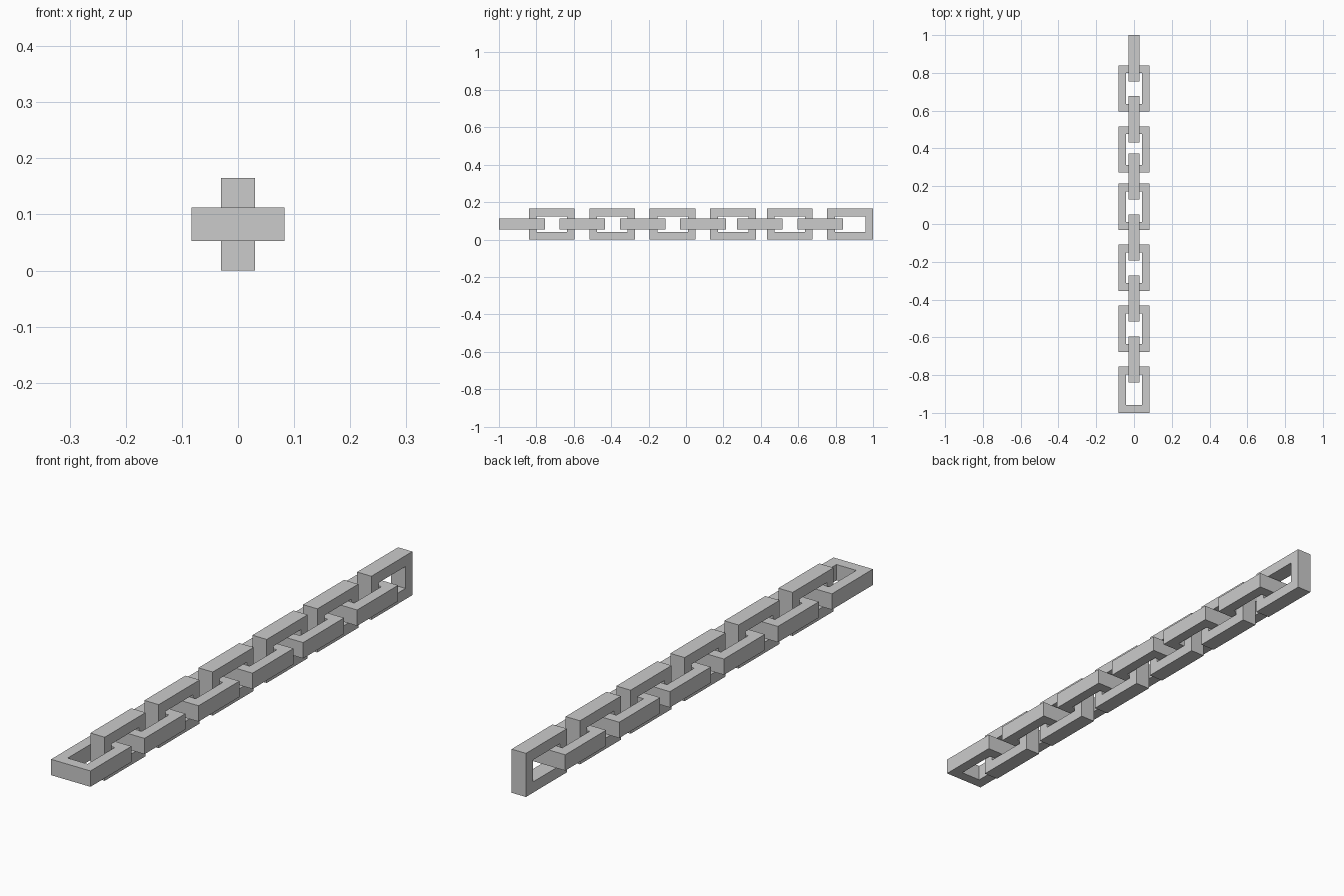
import bpy, bmesh
from math import pi
from mathutils import Matrix

if "Cube" in bpy.data.objects:
    bpy.data.objects.remove(bpy.data.objects["Cube"])

LENGTH, WIDTH, DEPTH, BAR = 0.245, 0.165, 0.06, 0.041
HEIGHT = WIDTH / 2


def link_mesh():
    """Rectangular chain link lying flat, long side along y."""
    bm = bmesh.new()
    rings = []
    for inset, z in ((0, -DEPTH / 2), (0, DEPTH / 2), (BAR, DEPTH / 2), (BAR, -DEPTH / 2)):
        x, y = WIDTH / 2 - inset, LENGTH / 2 - inset
        rings.append([bm.verts.new((sx * x, sy * y, z))
                      for sx, sy in ((-1, -1), (1, -1), (1, 1), (-1, 1))])
    for r in range(4):
        a, b = rings[r], rings[(r + 1) % 4]
        for i in range(4):
            j = (i + 1) % 4
            bm.faces.new((a[i], a[j], b[j], b[i]))
    bmesh.ops.recalc_face_normals(bm, faces=bm.faces)
    mesh = bpy.data.meshes.new("chain_link")
    bm.to_mesh(mesh)
    bm.free()
    return mesh


def add_link(name, mesh, y, roll):
    link = bpy.data.objects.new(name, mesh)
    link.matrix_world = Matrix.Translation((0, y, HEIGHT)) @ Matrix.Rotation(roll, 4, 'Y')
    bpy.context.collection.objects.link(link)


# Six interlocking pairs; the last two pairs sit slightly closer
mesh = link_mesh()
for i in range(6):
    y = -0.8775 + 0.323 * i - (0.02 if i > 3 else 0)
    add_link(f"flat_link_{i + 1}", mesh, y, 0)
    add_link(f"upright_link_{i + 1}", mesh, y + 0.16, pi / 2)
